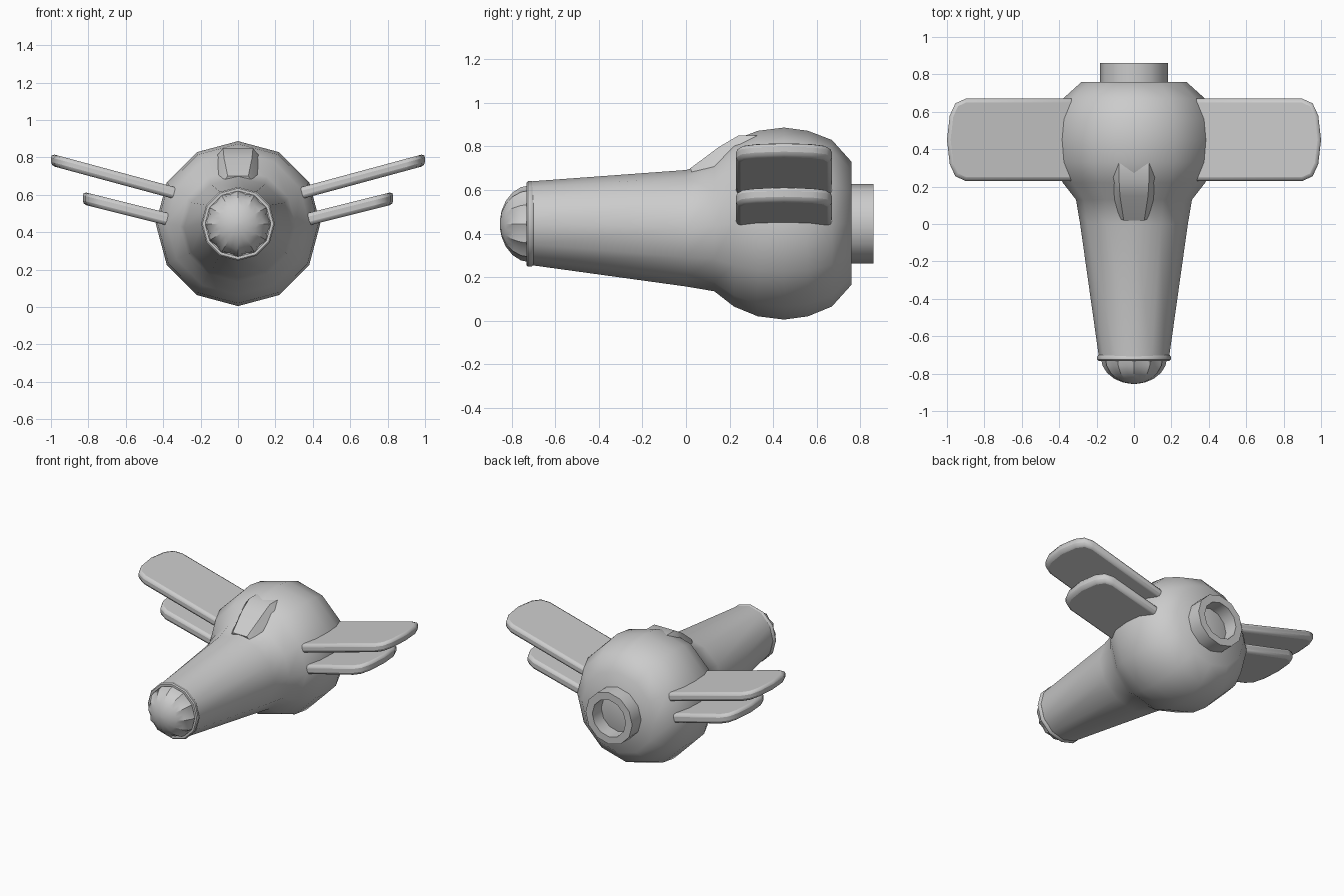
import bpy, bmesh
from math import sin, cos, pi, radians

if "Cube" in bpy.data.objects:
    bpy.data.objects.remove(bpy.data.objects["Cube"])


def finish(name, bm, angle=35):
    bmesh.ops.recalc_face_normals(bm, faces=bm.faces)
    me = bpy.data.meshes.new(name)
    bm.to_mesh(me)
    bm.free()
    ob = bpy.data.objects.new(name, me)
    bpy.context.collection.objects.link(ob)
    bpy.ops.object.select_all(action='DESELECT')
    bpy.context.view_layer.objects.active = ob
    ob.select_set(True)
    bpy.ops.object.shade_smooth_by_angle(angle=radians(angle))
    return ob


def loft(name, rings, n=12, caps=True, closed=False, groove=1.0, angle=35, turn=0.0):
    """Skin rings (y, half width, bottom z, top z) along the y axis."""
    bm = bmesh.new()
    loops = []
    for y, rx, z0, z1 in rings:
        loop = []
        for i in range(n):
            a = 2 * pi * (i + turn) / n
            k = groove if i % 2 else 1.0
            loop.append(bm.verts.new((rx * k * sin(a), y,
                                      (z0 + z1) / 2 + (z1 - z0) / 2 * k * cos(a))))
        loops.append(loop)
    pairs = list(zip(loops, loops[1:]))
    if closed:
        pairs.append((loops[-1], loops[0]))
    for p, q in pairs:
        for i in range(n):
            j = (i + 1) % n
            bm.faces.new((p[i], p[j], q[j], q[i]))
    if caps and not closed:
        bm.faces.new(loops[0])
        bm.faces.new(loops[-1])
    return finish(name, bm, angle)


def circle(y, r, z=0.445):
    return (y, r, z - r, z + r)


# Round rear hull flowing into the tapered front barrel
loft("fuselage", [
    (0.76, 0.28, 0.165, 0.73), (0.67, 0.38, 0.065, 0.83), (0.56, 0.43, 0.02, 0.872),
    (0.45, 0.44, 0.005, 0.887), (0.33, 0.43, 0.02, 0.872), (0.22, 0.38, 0.065, 0.83),
    (0.13, 0.31, 0.135, 0.735), (0.0, 0.288, 0.157, 0.692), (-0.71, 0.188, 0.255, 0.64)],
    angle=45)

# Rim around the nose
loft("nose_rim", [circle(-0.70, 0.19), circle(-0.71, 0.197), circle(-0.725, 0.197),
                  circle(-0.732, 0.19), circle(-0.732, 0.175), circle(-0.70, 0.175)],
     closed=True)

# Fluted nose dome: 12 bulging segments with grooves between
loft("nose_dome", [circle(-0.715 - 0.14 * sin(t), 0.177 * cos(t))
                   for t in [radians(d) for d in (0, 18, 36, 54, 70, 82, 89)]],
     n=24, groove=0.92, angle=25)

# Rear exhaust tube
loft("exhaust", [circle(0.74, 0.182), circle(0.86, 0.182),
                 circle(0.86, 0.13), circle(0.74, 0.13)], closed=True)

# Small fairing on top where barrel meets hull
bm = bmesh.new()
for x, y, z in [(0.055, 0.02, 0.70), (0.08, 0.03, 0.67), (0.075, 0.15, 0.797),
                (0.11, 0.14, 0.70), (0.08, 0.24, 0.85), (0.12, 0.25, 0.80),
                (0.08, 0.33, 0.85)]:
    for s in (-1, 1):
        bm.verts.new((s * x, y, z))
bmesh.ops.convex_hull(bm, input=bm.verts)
finish("top_fairing", bm)


# Slanted wings with rounded tips, mirrored
def wing(name, tip, z_tip, slope, half):
    plan = [(0.28, 0.23), (tip - 0.10, 0.23), (tip - 0.045, 0.255), (tip - 0.015, 0.32),
            (tip, 0.45), (tip - 0.015, 0.58), (tip - 0.045, 0.645),
            (tip - 0.10, 0.67), (0.28, 0.67)]
    bm = bmesh.new()
    top, low = [[bm.verts.new((x, y, z_tip + slope * (x - tip) + d)) for x, y in plan]
                for d in (half, -half)]
    bm.faces.new(top)
    bm.faces.new(low)
    n = len(plan)
    for i in range(n):
        j = (i + 1) % n
        bm.faces.new((top[i], top[j], low[j], low[i]))
    ob = finish(name, bm, 50)
    bev = ob.modifiers.new("round_edges", 'BEVEL')
    bev.width = 0.02
    bev.segments = 2
    bev.limit_method = 'ANGLE'
    bev.angle_limit = radians(60)
    mir = ob.modifiers.new("mirror", 'MIRROR')
    mir.use_axis[0] = True


wing("upper_wings", 1.0, 0.788, 0.27, 0.032)
wing("lower_wings", 0.83, 0.583, 0.25, 0.034)
